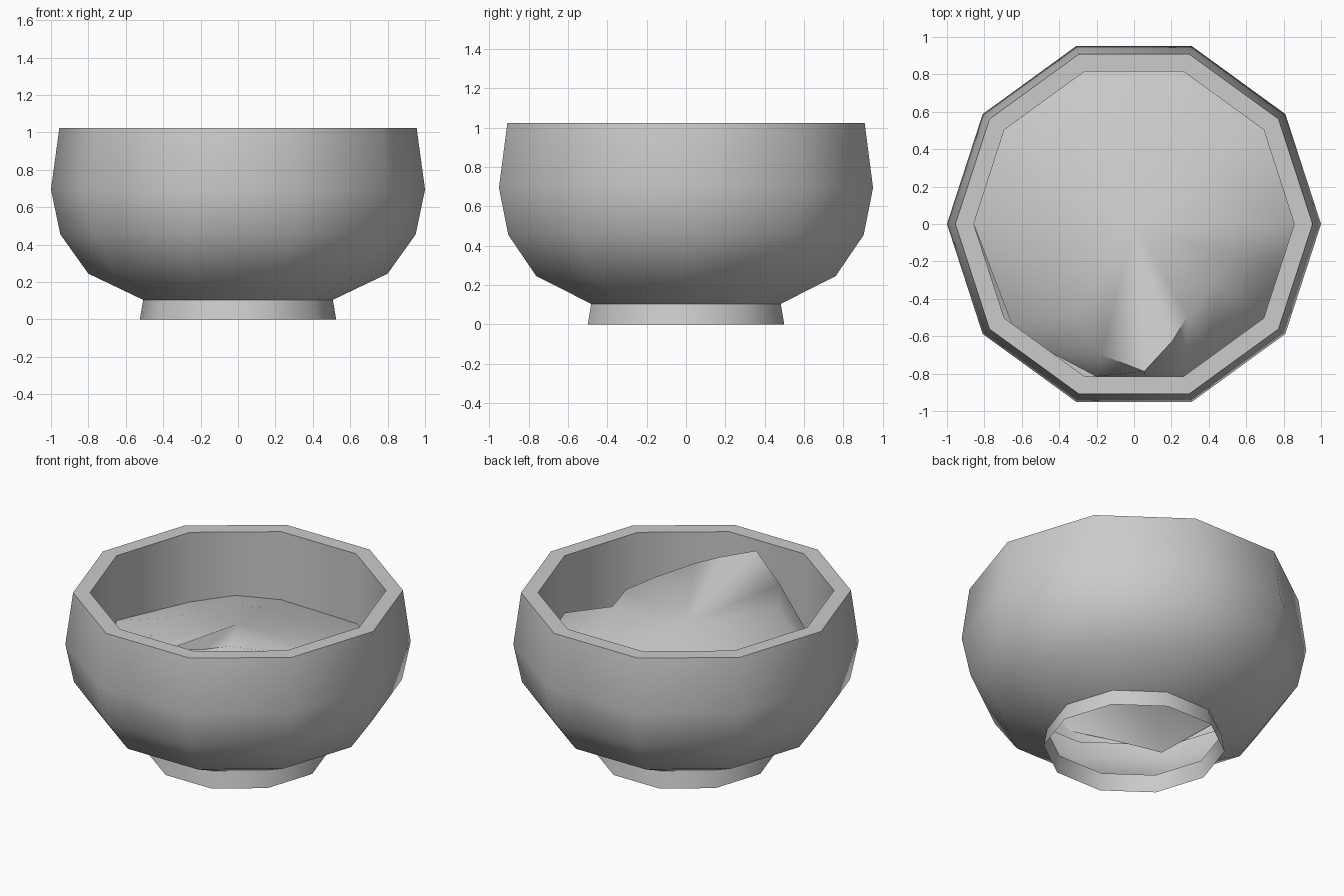
import bpy, math

cube = bpy.data.objects.get("Cube")
if cube:
    bpy.data.objects.remove(cube, do_unlink=True)

SIDES = 10


def make_material(name, color):
    mat = bpy.data.materials.new(name)
    mat.use_nodes = True
    mat.diffuse_color = color
    mat.node_tree.nodes["Principled BSDF"].inputs["Base Color"].default_value = color
    return mat


def make_object(name, verts, faces, mat, angle):
    mesh = bpy.data.meshes.new(name)
    mesh.from_pydata(verts, [], faces)
    mesh.materials.append(mat)
    obj = bpy.data.objects.new(name, mesh)
    bpy.context.collection.objects.link(obj)
    bpy.ops.object.select_all(action='DESELECT')
    obj.select_set(True)
    bpy.context.view_layer.objects.active = obj
    bpy.ops.object.shade_smooth_by_angle(angle=math.radians(angle))
    return obj


def bridge(rows, count):
    """Quads between consecutive rings of vertices."""
    return [(r * count + i, r * count + (i + 1) % count,
             (r + 1) * count + (i + 1) % count, (r + 1) * count + i)
            for r in range(rows - 1) for i in range(count)]


def polar(angle, radius, z):
    return (radius * math.cos(angle), radius * math.sin(angle), z)


def lathe(name, profile, mat):
    verts = [polar(i * math.tau / SIDES, r, z) for r, z in profile for i in range(SIDES)]
    return make_object(name, verts, bridge(len(profile), SIDES), mat, 45)


def wall_radius(angle, radius):
    """Distance to a flat side of the ten-sided wall."""
    half = math.pi / SIDES
    return radius * math.cos(half) / math.cos(angle % (2 * half) - half)


grey = make_material("grey", (0.6, 0.6, 0.6, 1))

# Open foot ring
lathe("foot_ring", [(0.525, 0), (0.507, 0.105)], grey)

# Hollow bowl: outside, flat rim, upright inner wall
lathe("bowl", [(0.507, 0.105), (0.8, 0.245), (0.95, 0.455), (1.0, 0.695),
               (0.955, 1.025), (0.857, 1.025), (0.857, 0.5)], grey)

# Uneven filling heaped towards the front: angle, edge height, ridge radius, ridge height
heap = [(0, 0.66, 0.52, 0.79), (36, 0.63, 0.45, 0.75), (72, 0.58, 0.45, 0.72),
        (108, 0.59, 0.45, 0.72), (126, 0.62, 0.45, 0.72), (144, 0.58, 0.45, 0.72),
        (180, 0.61, 0.45, 0.74), (219, 0.45, 0.50, 0.77), (238, 0.52, 0.58, 0.80),
        (256, 0.55, 0.72, 0.85), (274, 0.70, 0.79, 0.97), (288, 0.56, 0.66, 0.95),
        (300, 0.50, 0.57, 0.94), (324, 0.47, 0.54, 0.88), (342, 0.53, 0.58, 0.82)]
edge, ridge = [], []
for degrees, edge_z, ridge_r, ridge_z in heap:
    a = math.radians(degrees)
    edge.append(polar(a, wall_radius(a, 0.857), edge_z))
    ridge.append(polar(a, ridge_r, ridge_z))
n = len(heap)
faces = bridge(2, n) + [(n + i, n + (i + 1) % n, 2 * n) for i in range(n)]
make_object("filling", edge + ridge + [(0, 0, 0.82)], faces, grey, 75)
